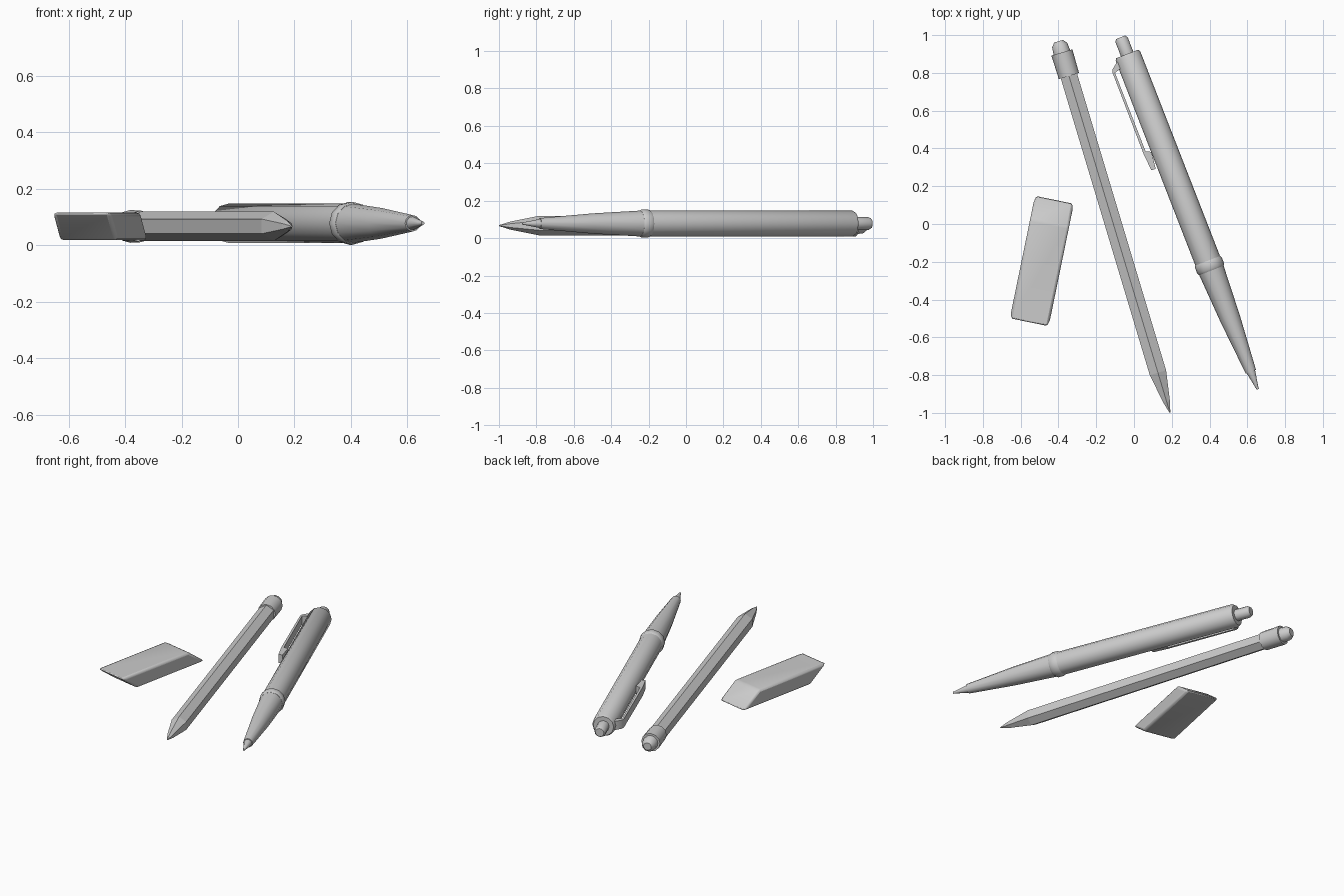
import bpy, bmesh, math
from mathutils import Matrix

if "Cube" in bpy.data.objects:
    bpy.data.objects.remove(bpy.data.objects["Cube"])


def finish(name, bm, loc, angle, smooth=35):
    bmesh.ops.recalc_face_normals(bm, faces=bm.faces)
    me = bpy.data.meshes.new(name)
    bm.to_mesh(me)
    bm.free()
    ob = bpy.data.objects.new(name, me)
    bpy.context.collection.objects.link(ob)
    ob.matrix_world = Matrix.Translation(loc) @ Matrix.Rotation(angle, 4, 'Z')
    bpy.ops.object.select_all(action='DESELECT')
    bpy.context.view_layer.objects.active = ob
    ob.select_set(True)
    if smooth:
        bpy.ops.object.shade_smooth_by_angle(angle=math.radians(smooth))
    return ob


def lathe(name, profile, sides, loc, angle, smooth=35):
    """Rings of (distance, radius) along local y, with a corner on top."""
    bm = bmesh.new()
    rings = []
    for t, r in profile:
        rings.append([bm.verts.new((r * math.sin(a), t, r * math.cos(a)))
                      for a in (2 * math.pi * i / sides for i in range(sides))])
    for a, b in zip(rings, rings[1:]):
        for i in range(sides):
            j = (i + 1) % sides
            bm.faces.new((a[i], a[j], b[j], b[i]))
    bm.faces.new(rings[0])
    bm.faces.new(rings[-1])
    return finish(name, bm, loc, angle, smooth)


def prism(name, outline, lo, hi, axis_map, loc, angle, smooth=35):
    """Extrude a flat outline between lo and hi."""
    bm = bmesh.new()
    a = [bm.verts.new(axis_map(u, v, lo)) for u, v in outline]
    b = [bm.verts.new(axis_map(u, v, hi)) for u, v in outline]
    n = len(outline)
    for i in range(n):
        j = (i + 1) % n
        bm.faces.new((a[i], a[j], b[j], b[i]))
    bm.faces.new(a)
    bm.faces.new(b)
    return finish(name, bm, loc, angle, smooth)


# Pen, measured from its writing tip
pen = ((0.655, -0.875, 0.078), math.atan2(0.363, 0.932))
lathe("pen_tip", [(0, 0.006), (0.025, 0.010), (0.10, 0.024), (0.11, 0.024)], 12, *pen)
lathe("pen_grip", [(0.10, 0.029), (0.40, 0.054), (0.69, 0.070)], 12, *pen)
lathe("pen_ring", [(0.675, 0.070), (0.685, 0.076), (0.72, 0.076), (0.73, 0.070)], 12, *pen)
lathe("pen_barrel", [(0.72, 0.070), (1.893, 0.070), (1.905, 0.062)], 12, *pen)
lathe("pen_button", [(1.89, 0.035), (1.985, 0.035), (2.0, 0.026)], 12, *pen)

# Pen clip: shoulder, strip and foot in one bent outline
clip = [(-0.005, 1.912), (-0.07, 1.882), (-0.100, 1.858), (-0.108, 1.84),
        (-0.111, 1.38), (-0.104, 1.285), (-0.08, 1.283), (-0.068, 1.375),
        (-0.096, 1.39), (-0.096, 1.835), (-0.06, 1.845), (-0.005, 1.88)]
prism("pen_clip", clip, -0.028, 0.028, lambda u, v, w: (u, v, w), *pen)

# Pencil, measured from its point
pencil = ((0.19, -0.998, 0.067), math.atan(0.300))
lathe("pencil_body", [(0, 0.003), (0.06, 0.021), (0.22, 0.052), (1.87, 0.052)],
      6, *pencil, smooth=0)
lathe("pencil_ferrule", [(1.86, 0.056), (1.99, 0.058)], 12, *pencil)
lathe("pencil_eraser", [(1.98, 0.046), (2.03, 0.042), (2.052, 0.024)], 12, *pencil)

# Block eraser: slanted ends, top leaning to the front, rounded edges
slant = [(-0.338, 0.098), (0.208, 0.098), (0.338, 0.0), (-0.208, 0.0)]
block = prism("block_eraser", slant, -0.105, 0.105, lambda u, v, w: (w, u, v),
              (-0.488, -0.196, 0.018), -math.atan(0.205), 60)
bev = block.modifiers.new("rounded", 'BEVEL')
bev.width = 0.014
bev.segments = 2
bev.limit_method = 'ANGLE'
